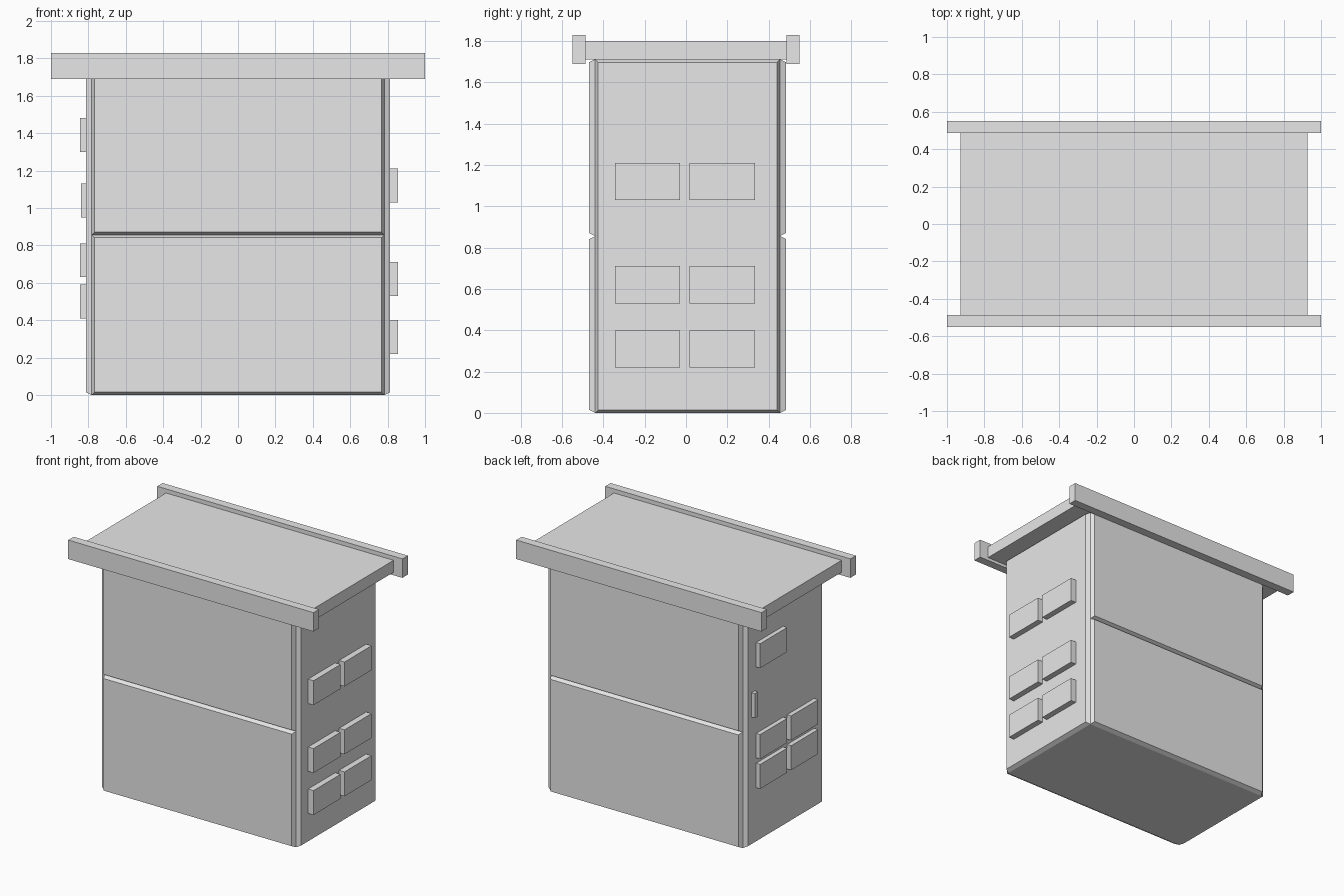
import bpy
import bmesh

default_cube = bpy.data.objects.get("Cube")
if default_cube:
    bpy.data.objects.remove(default_cube, do_unlink=True)

grey = bpy.data.materials.new("light_grey")
grey.use_nodes = True
grey.diffuse_color = (0.8, 0.8, 0.8, 1)
grey.node_tree.nodes["Principled BSDF"].inputs["Base Color"].default_value = (0.8, 0.8, 0.8, 1)

INSET, DEPTH = 0.015, 0.03       # sloped rim of the wall plates
HALF_X = 0.782                   # inner core of the body
FRONT_Y, BACK_Y = -0.44, 0.455
WALL_TOP = 1.712


def box(name, x, y, z, taper=None):
    """Box between (low, high) spans; taper=(axis, side) narrows that face."""
    bm = bmesh.new()
    bmesh.ops.create_cube(bm, size=1)
    spans = (x, y, z)
    for v in bm.verts:
        sides = [1 if c > 0 else -1 for c in v.co]
        for i, (low, high) in enumerate(spans):
            v.co[i] = high if sides[i] > 0 else low
        if taper and sides[taper[0]] == taper[1]:
            for i in range(3):
                if i != taper[0]:
                    v.co[i] -= sides[i] * INSET
    mesh = bpy.data.meshes.new(name)
    bm.to_mesh(mesh)
    bm.free()
    mesh.materials.append(grey)
    obj = bpy.data.objects.new(name, mesh)
    bpy.context.collection.objects.link(obj)
    return obj


# Body core
box("body_core", (-HALF_X, HALF_X), (FRONT_Y, BACK_Y), (0, WALL_TOP))

# Front and back walls, each of two stacked plates
middle = WALL_TOP / 2
for level, z in (("lower", (0, middle)), ("upper", (middle, WALL_TOP))):
    box(f"front_{level}_plate", (-HALF_X, HALF_X), (FRONT_Y - DEPTH, FRONT_Y), z, (1, -1))
    box(f"back_{level}_plate", (-HALF_X, HALF_X), (BACK_Y, BACK_Y + DEPTH), z, (1, 1))

# Full-height side walls
outer = HALF_X + DEPTH
box("left_wall_plate", (HALF_X, outer), (FRONT_Y, BACK_Y), (0, WALL_TOP), (0, 1))
box("right_wall_plate", (-outer, -HALF_X), (FRONT_Y, BACK_Y), (0, WALL_TOP), (0, -1))

# Raised blocks on the left side: three rows of two
columns = {"front": (-0.343, -0.028), "back": (0.018, 0.333)}
for row, base in enumerate((0.22, 0.53, 1.03), 1):
    for column, y in columns.items():
        box(f"left_block_{row}_{column}", (HALF_X, 0.856), y, (base, base + 0.18))

# Raised blocks on the right side: two rows of two, one single, one narrow
columns = {"front": (-0.333, -0.018), "back": (0.028, 0.343)}
for row, base in enumerate((0.41, 0.63), 1):
    for column, y in columns.items():
        box(f"right_block_{row}_{column}", (-0.845, -HALF_X), y, (base, base + 0.18))
box("right_top_block", (-0.845, -HALF_X), columns["back"], (1.3, 1.48))
box("right_narrow_block", (-0.839, -HALF_X), (0.36, 0.395), (0.95, 1.13))

# Roof slab and its two long rails
box("roof_slab", (-0.928, 0.928), (-0.487, 0.487), (WALL_TOP, 1.8))
box("front_roof_rail", (-1, 1), (-0.55, -0.487), (1.69, 1.83))
box("back_roof_rail", (-1, 1), (0.487, 0.55), (1.69, 1.83))
